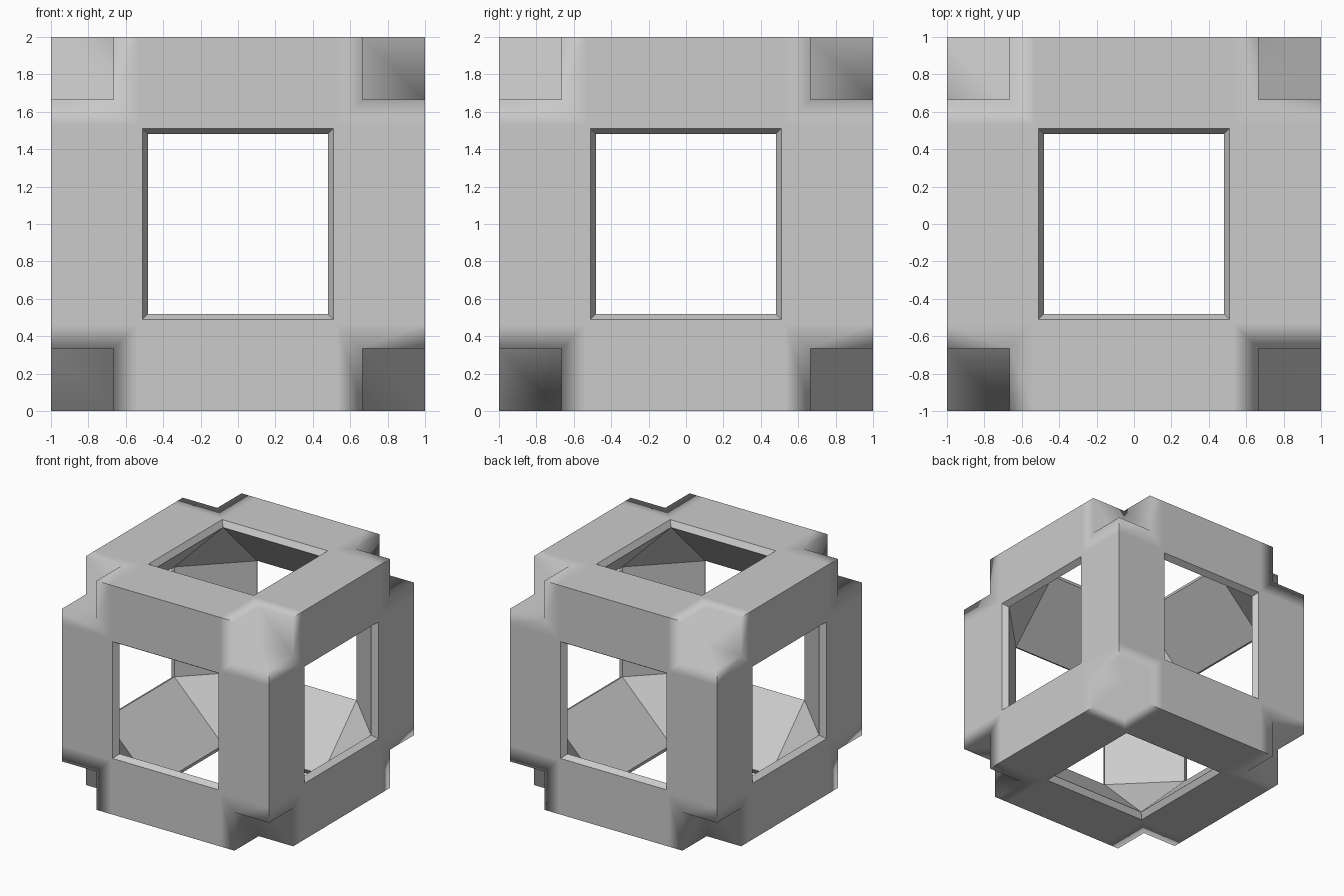
import bpy, bmesh
from mathutils import Vector, Matrix
from itertools import product

if "Cube" in bpy.data.objects:
    bpy.data.objects.remove(bpy.data.objects["Cube"])

NOTCH = 2 / 3        # inner corner of the cube-shaped notches
INNER = 0.95         # depth plane where the window rims end
WIN_IN, WIN_OUT = 0.48, 0.51


def to_object(bm, name):
    me = bpy.data.meshes.new(name)
    bm.normal_update()
    bm.to_mesh(me)
    bm.free()
    ob = bpy.data.objects.new(name, me)
    bpy.context.collection.objects.link(ob)
    return ob


# Solid block
bm = bmesh.new()
bmesh.ops.create_cube(bm, size=2)
block = to_object(bm, "window_frame_cube")

# Cavity cutter: heavily chamfered cube whose six faces flare out as windows
bm = bmesh.new()
bmesh.ops.create_cube(bm, size=2 * INNER)
bmesh.ops.bevel(bm, geom=bm.edges[:], offset=INNER - WIN_IN, segments=1,
                affect='EDGES', profile=0.5)
bm.normal_update()
windows = [f for f in bm.faces if max(abs(c) for c in f.normal) > 0.99]
for f in bmesh.ops.extrude_discrete_faces(bm, faces=windows)['faces']:
    axis = max(range(3), key=lambda i: abs(f.calc_center_median()[i]))
    for v in f.verts:
        for i in range(3):
            v.co[i] *= 1.05 / INNER if i == axis else (2 * WIN_OUT - WIN_IN) / WIN_IN

# Eight notch cutters at the corners
size = 0.5
for s in product((-1, 1), repeat=3):
    centre = Vector(s) * (NOTCH + size / 2)
    bmesh.ops.create_cube(bm, size=size, matrix=Matrix.Translation(centre))
bmesh.ops.recalc_face_normals(bm, faces=bm.faces[:])
cutter = to_object(bm, "cavity_cutter")
cutter.hide_render = True

# Carve the block and bake the result
mod = block.modifiers.new("carve", 'BOOLEAN')
mod.operation, mod.solver, mod.object = 'DIFFERENCE', 'EXACT', cutter
dg = bpy.context.evaluated_depsgraph_get()
carved = bpy.data.meshes.new_from_object(block.evaluated_get(dg))
block.modifiers.clear()
block.data = carved
bpy.data.objects.remove(cutter)

# Small patches around each notch limit the soft shading to the corners
bm = bmesh.new()
bm.from_mesh(carved)
for axis in range(3):
    for side in (-0.53, 0.53):
        no, co = Vector((0, 0, 0)), Vector((0, 0, 0))
        no[axis], co[axis] = 1, side
        outer = [f for f in bm.faces
                 if max(abs(c) for c in f.calc_center_median()) > 0.999]
        geom = set(outer)
        for f in outer:
            geom.update(f.edges)
            geom.update(f.verts)
        bmesh.ops.bisect_plane(bm, geom=list(geom), plane_co=co, plane_no=no)

# Soft notch edges, crisp edges everywhere else
bm.normal_update()
for f in bm.faces:
    f.smooth = True
for e in bm.edges:
    in_notch = all(min(abs(c) for c in v.co) > NOTCH - 0.005 for v in e.verts)
    e.smooth = in_notch or e.calc_face_angle(0) < 0.15

# Stand it on the ground
bmesh.ops.translate(bm, verts=bm.verts[:], vec=(0, 0, 1))
bm.to_mesh(carved)
bm.free()
